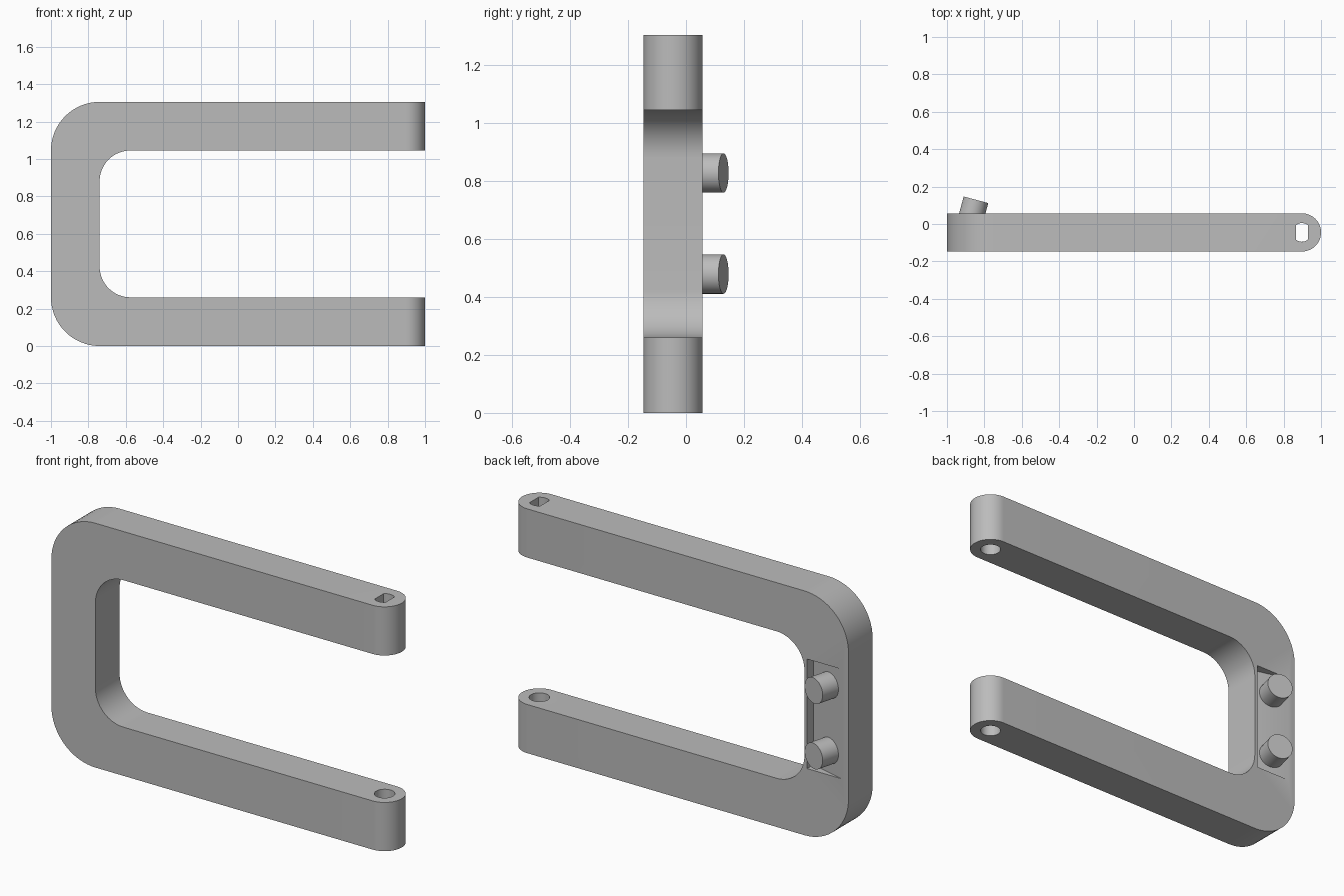
import bpy, bmesh
from math import radians, sin, cos, tan, pi
from mathutils import Vector

if "Cube" in bpy.data.objects:
    bpy.data.objects.remove(bpy.data.objects["Cube"])

grey = bpy.data.materials.new("plain grey")
grey.use_nodes = True
grey.diffuse_color = (0.5, 0.5, 0.5, 1)
grey.node_tree.nodes["Principled BSDF"].inputs["Base Color"].default_value = (0.5, 0.5, 0.5, 1)

HEIGHT, BAR = 1.305, 0.26          # overall height, bar width
FRONT, BACK = -0.147, 0.057        # front and back faces
MID, END_R = (FRONT + BACK) / 2, (BACK - FRONT) / 2
HOLE_X, HOLE_R = 1 - END_R, 0.05
TILT = radians(15)


def arc(cx, cy, r, start, end, steps=16):
    angles = [radians(start + (end - start) * i / steps) for i in range(steps + 1)]
    return [(cx + r * cos(a), cy + r * sin(a)) for a in angles]


def prism(name, points, direction):
    """Extrude a closed 3D outline along a direction."""
    bm = bmesh.new()
    face = bm.faces.new([bm.verts.new(p) for p in points])
    out = bmesh.ops.extrude_face_region(bm, geom=[face], use_keep_orig=True)
    moved = [v for v in out["geom"] if isinstance(v, bmesh.types.BMVert)]
    bmesh.ops.translate(bm, verts=moved, vec=direction)
    bmesh.ops.recalc_face_normals(bm, faces=bm.faces)
    mesh = bpy.data.meshes.new(name)
    bm.to_mesh(mesh)
    bm.free()
    mesh.materials.append(grey)
    obj = bpy.data.objects.new(name, mesh)
    bpy.context.collection.objects.link(obj)
    return obj


def upright(name, outline, low, high):
    return prism(name, [(x, y, low) for x, y in outline], (0, 0, high - low))


def carve(target, cutter, operation="DIFFERENCE"):
    cutter.hide_render = True
    mod = target.modifiers.new("carve", "BOOLEAN")
    mod.operation, mod.solver, mod.object = operation, "EXACT", cutter
    bpy.context.view_layer.update()
    graph = bpy.context.evaluated_depsgraph_get()
    mesh = bpy.data.meshes.new_from_object(target.evaluated_get(graph))
    target.modifiers.clear()
    target.data = mesh
    bpy.data.objects.remove(cutter)


def smooth(obj):
    bpy.ops.object.select_all(action="DESELECT")
    obj.select_set(True)
    bpy.context.view_layer.objects.active = obj
    bpy.ops.object.shade_smooth_by_angle(angle=radians(30))


# C-shaped frame
OUT_R, IN_R, IN_X, FAR = 0.26, 0.165, -1 + BAR, 1.1
profile = [(FAR, HEIGHT)]
profile += arc(-1 + OUT_R, HEIGHT - OUT_R, OUT_R, 90, 180)
profile += arc(-1 + OUT_R, OUT_R, OUT_R, 180, 270)
profile += [(FAR, 0), (FAR, BAR)]
profile += arc(IN_X + IN_R, BAR + IN_R, IN_R, 270, 180)
profile += arc(IN_X + IN_R, HEIGHT - BAR - IN_R, IN_R, 180, 90)
profile += [(FAR, HEIGHT - BAR)]
frame = prism("c_frame", [(x, FRONT, z) for x, z in profile], (0, BACK - FRONT, 0))

# Rounded arm ends
plan = [(-1.1, FRONT - 0.1), (HOLE_X - 0.1, FRONT - 0.1), (HOLE_X - 0.1, FRONT)]
plan = [(-1.1, FRONT)] + arc(HOLE_X, MID, END_R, -90, 90, 32) + [(-1.1, BACK)]
carve(frame, upright("plan_cutter", plan, -0.1, HEIGHT + 0.1), "INTERSECT")

# Pin holes: round below, flat-sided at the top of the upper arm
ring = arc(HOLE_X, MID, HOLE_R, 0, 360, 40)[:-1]
carve(frame, upright("lower_hole_cutter", ring, -0.1, BAR + 0.1))
slot_top = HEIGHT - BAR / 2
carve(frame, upright("upper_hole_cutter", ring, HEIGHT - BAR - 0.1, slot_top))
half = 0.033
flat = arc(HOLE_X, MID, HOLE_R, 50, 130, 12) + arc(HOLE_X, MID, HOLE_R, 230, 310, 12)
flat = [(min(max(x, HOLE_X - half), HOLE_X + half), y) for x, y in flat]
carve(frame, upright("slot_cutter", flat, slot_top - 0.01, HEIGHT + 0.1))

# Wedge pocket with a sloping floor in the back of the upright
POCKET_OUT, POCKET_IN = -0.96, -0.756
slope = tan(TILT)
lip = 0.02
wedge = [(POCKET_OUT - lip / slope, BACK + lip), (POCKET_IN, BACK + lip),
         (POCKET_IN, BACK - (POCKET_IN - POCKET_OUT) * slope)]
carve(frame, upright("pocket_cutter", wedge, 0.36, 0.945))
smooth(frame)

# Two pegs standing square on the pocket floor
axis = Vector((sin(TILT), cos(TILT), 0))
side = Vector((cos(TILT), -sin(TILT), 0))
PEG_R = 0.068
for label, z in (("lower", 0.479), ("upper", 0.828)):
    tip = Vector((-0.845, 0.1295, z))
    rim = [tip + side * a + Vector((0, 0, b)) for a, b in arc(0, 0, PEG_R, 0, 360, 40)[:-1]]
    smooth(prism(label + "_peg", rim, axis * -0.125))
